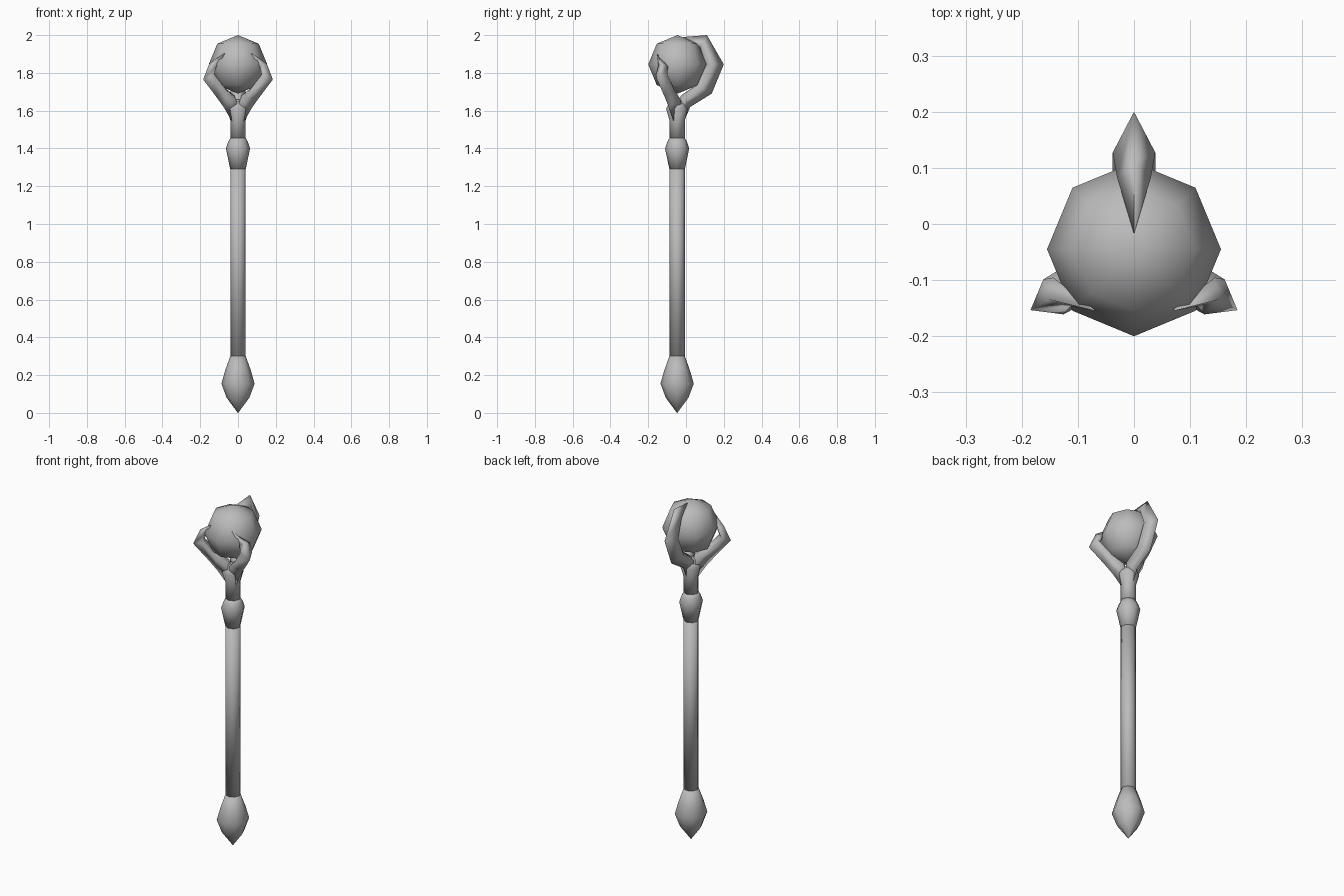
import bpy, bmesh
from math import sin, cos, pi, radians
from mathutils import Vector

cube = bpy.data.objects.get("Cube")
if cube:
    bpy.data.objects.remove(cube, do_unlink=True)

AXIS = Vector((0, -0.047, 0))

grey = bpy.data.materials.new("plain grey")
grey.use_nodes = True
grey.diffuse_color = (0.5, 0.5, 0.5, 1)
grey.node_tree.nodes["Principled BSDF"].inputs["Base Color"].default_value = (0.5, 0.5, 0.5, 1)


def finish(name, bm):
    bmesh.ops.remove_doubles(bm, verts=bm.verts, dist=0.0005)
    bmesh.ops.recalc_face_normals(bm, faces=bm.faces)
    for f in bm.faces:
        f.smooth = True
    mesh = bpy.data.meshes.new(name)
    bm.to_mesh(mesh)
    bm.free()
    mesh.materials.append(grey)
    ob = bpy.data.objects.new(name, mesh)
    ob.location = AXIS
    bpy.context.collection.objects.link(ob)
    return ob


def loft(name, rings):
    """Skin a list of equally long point rings and cap both ends."""
    bm = bmesh.new()
    loops = [[bm.verts.new(p) for p in ring] for ring in rings]
    n = len(loops[0])
    for a, b in zip(loops, loops[1:]):
        for i in range(n):
            j = (i + 1) % n
            bm.faces.new((a[i], a[j], b[j], b[i]))
    bm.faces.new(loops[0])
    bm.faces.new(loops[-1])
    return finish(name, bm)


def turned(name, profile, sides=8):
    return loft(name, [[(r * cos(2 * pi * i / sides), r * sin(2 * pi * i / sides), z)
                        for i in range(sides)] for r, z in profile])


def claw(name, angle, sections):
    """Diamond sections: outer ridge, two side edges, inner ridge."""
    out = Vector((cos(angle), sin(angle), 0))
    side = Vector((-sin(angle), cos(angle), 0))
    rings = []
    for ro, zo, ri, zi, w in sections:
        outer = out * ro + Vector((0, 0, zo))
        inner = out * ri + Vector((0, 0, zi))
        mid = outer.lerp(inner, 0.75)
        rings.append([outer, mid + side * w, inner, mid - side * w])
    return loft(name, rings)


# Staff parts
turned("pommel", [(0.001, 0), (0.06, 0.08), (0.088, 0.155), (0.068, 0.225), (0.041, 0.3)])
turned("shaft", [(0.041, 0.3), (0.041, 1.29)])
turned("collar", [(0.041, 1.29), (0.064, 1.4), (0.052, 1.435), (0.041, 1.455)])
turned("neck", [(0.041, 1.455), (0.041, 1.55), (0.058, 1.61), (0.04, 1.65), (0.001, 1.66)])

# Orb
bm = bmesh.new()
bmesh.ops.create_uvsphere(bm, u_segments=8, v_segments=4, radius=0.155)
orb = finish("orb", bm)
orb.location = (0, -0.045, 1.845)

# Claws: outer radius, outer height, inner radius, inner height, half width
long_claw = [(0.035, 1.54, 0, 1.6, 0.03), (0.07, 1.62, 0.02, 1.68, 0.04),
             (0.183, 1.69, 0.1, 1.735, 0.038), (0.247, 1.845, 0.15, 1.845, 0.038),
             (0.158, 2.0, 0.12, 1.93, 0.03), (0.032, 1.99, 0.031, 1.989, 0.0005)]
short_claw = [(0.035, 1.54, 0, 1.6, 0.03), (0.085, 1.615, 0.02, 1.68, 0.04),
              (0.13, 1.67, 0.08, 1.72, 0.038), (0.213, 1.765, 0.15, 1.8, 0.036),
              (0.175, 1.85, 0.14, 1.83, 0.03), (0.135, 1.905, 0.132, 1.9, 0.001)]
claw("back_claw", radians(90), long_claw)
for label, angle in (("left", -30), ("right", 210)):
    ob = claw("front_claw_" + label, radians(angle), short_claw)
    # Bend the tip inward toward the front
    s = 1 if label == "left" else -1
    for v in ob.data.vertices:
        if v.co.z > 1.895:
            v.co += Vector((-0.045 * s, -0.04, 0))
